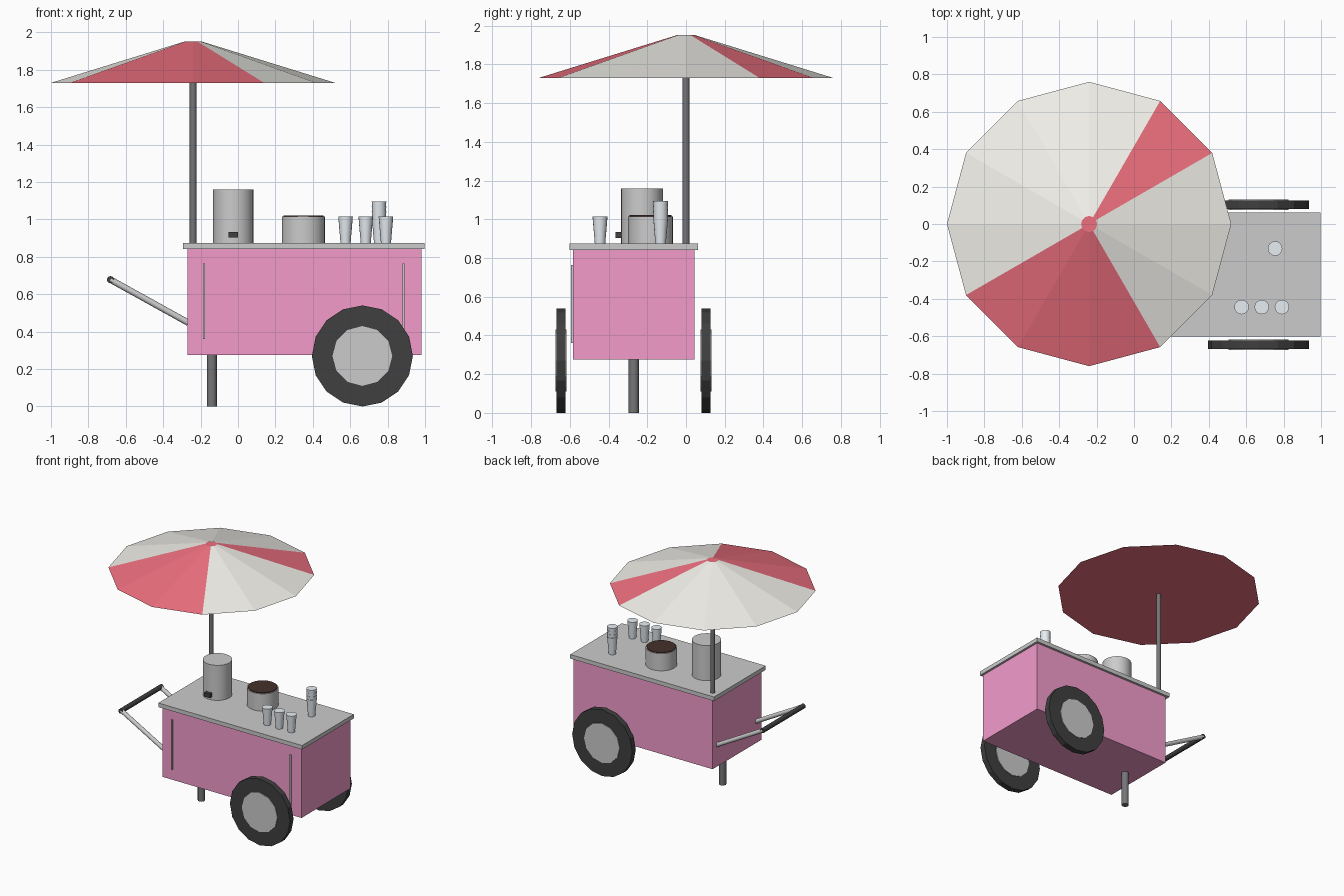
import bpy, bmesh, math
from mathutils import Vector

if "Cube" in bpy.data.objects:
    bpy.data.objects.remove(bpy.data.objects["Cube"])


def mat(name, r, g, b):
    m = bpy.data.materials.new(name)
    m.diffuse_color = (r, g, b, 1)
    m.use_nodes = True
    m.node_tree.nodes["Principled BSDF"].inputs["Base Color"].default_value = m.diffuse_color
    return m


PINK = mat("pink_paint", 0.9, 0.33, 0.6)
RED = mat("red_canvas", 0.85, 0.16, 0.21)
WHITE = mat("white_canvas", 0.88, 0.87, 0.82)
DARK = mat("black_rubber", 0.05, 0.05, 0.05)
IRON = mat("dark_iron", 0.18, 0.18, 0.19)
BROWN = mat("dark_pearls", 0.06, 0.03, 0.025)
CLEAR = mat("cup_plastic", 0.8, 0.85, 0.9)


def finish(name, bm, material=None, smooth=False):
    me = bpy.data.meshes.new(name)
    bm.to_mesh(me)
    bm.free()
    ob = bpy.data.objects.new(name, me)
    bpy.context.collection.objects.link(ob)
    if material:
        me.materials.append(material)
    if smooth:
        bpy.ops.object.select_all(action='DESELECT')
        ob.select_set(True)
        bpy.context.view_layer.objects.active = ob
        bpy.ops.object.shade_smooth_by_angle(angle=math.radians(35))
    return ob


def box(name, lo, hi, material=None):
    bm = bmesh.new()
    bmesh.ops.create_cube(bm, size=1)
    lo, hi = Vector(lo), Vector(hi)
    for v in bm.verts:
        v.co = (lo + hi) / 2 + v.co * (hi - lo)
    return finish(name, bm, material)


def rod(name, a, b, r1, r2=None, sides=24, material=None, smooth=True):
    """Cylinder or cone from point a (radius r1) to point b (radius r2)."""
    a, b = Vector(a), Vector(b)
    bm = bmesh.new()
    bmesh.ops.create_cone(bm, cap_ends=True, segments=sides, radius1=r1,
                          radius2=r1 if r2 is None else r2, depth=(b - a).length)
    rot = Vector((0, 0, 1)).rotation_difference(b - a).to_matrix()
    for v in bm.verts:
        v.co = (a + b) / 2 + rot @ v.co
    return finish(name, bm, material, smooth)


# Cart body, counter and front trim strips
MID = -0.27
TOP = 0.875
box("cart_body", (-0.27, -0.584, 0.275), (0.98, 0.044, 0.842), PINK)
box("counter_top", (-0.295, -0.602, 0.842), (0.997, 0.062, TOP))
for side, x in (("left", -0.182), ("right", 0.885)):
    box(f"trim_strip_{side}", (x - 0.006, -0.594, 0.36), (x + 0.006, -0.58, 0.765))

# Wheels with protruding hubs
for side, y in (("front", -0.645), ("back", 0.103)):
    rod(f"tyre_{side}", (0.665, y - 0.023, 0.27), (0.665, y + 0.023, 0.27),
        0.27, sides=16, material=DARK, smooth=False)
    rod(f"hub_{side}", (0.665, y - 0.028, 0.27), (0.665, y + 0.028, 0.27),
        0.16, sides=12, smooth=False)

# Support leg and push handle
rod("support_leg", (-0.14, MID, 0), (-0.14, MID, 0.29), 0.027, sides=12, material=IRON)
for side, s in (("front", -1), ("back", 1)):
    y = MID + s * 0.25
    rod(f"handle_arm_{side}", (-0.265, y, 0.447), (-0.682, y, 0.678), 0.017, sides=12)
rod("handle_grip", (-0.682, MID - 0.265, 0.678), (-0.682, MID + 0.265, 0.678),
    0.019, sides=12, material=DARK)

# Umbrella pole and canopy with red panels
rod("umbrella_pole", (-0.24, 0, TOP - 0.02), (-0.24, 0, 1.9), 0.018, sides=12, material=IRON)
canopy = rod("umbrella_canopy", (-0.24, 0, 1.73), (-0.24, 0, 1.952), 0.76, 0.043,
             sides=12, material=RED, smooth=False)
canopy.data.materials.append(WHITE)
for p in canopy.data.polygons:
    if len(p.vertices) == 4:
        ang = math.degrees(math.atan2(p.center.y, p.center.x + 0.24)) % 360
        p.material_index = 0 if 30 < ang < 60 or 210 < ang < 300 else 1

# Tea urn with tap, and pearl pot
rod("tea_urn", (-0.025, -0.228, TOP), (-0.025, -0.228, 1.16), 0.108)
box("urn_tap", (-0.051, -0.363, 0.902), (0.001, -0.325, 0.934), DARK)
rod("pearl_pot", (0.35, -0.183, TOP), (0.35, -0.183, 1.015), 0.116)
rod("pot_pearls", (0.35, -0.183, 1.0), (0.35, -0.183, 1.021), 0.108, material=BROWN)


# Cups in a row and one nested stack
def cup(name, x, y, z):
    rod(name, (x, y, z), (x, y, z + 0.14), 0.027, 0.039, sides=16, material=CLEAR)


for i in range(3):
    cup(f"cup_{i + 1}", 0.575 + i * 0.108, -0.444, TOP)
for i in range(4):
    cup(f"stacked_cup_{i + 1}", 0.754, -0.131, TOP + i * 0.0268)
